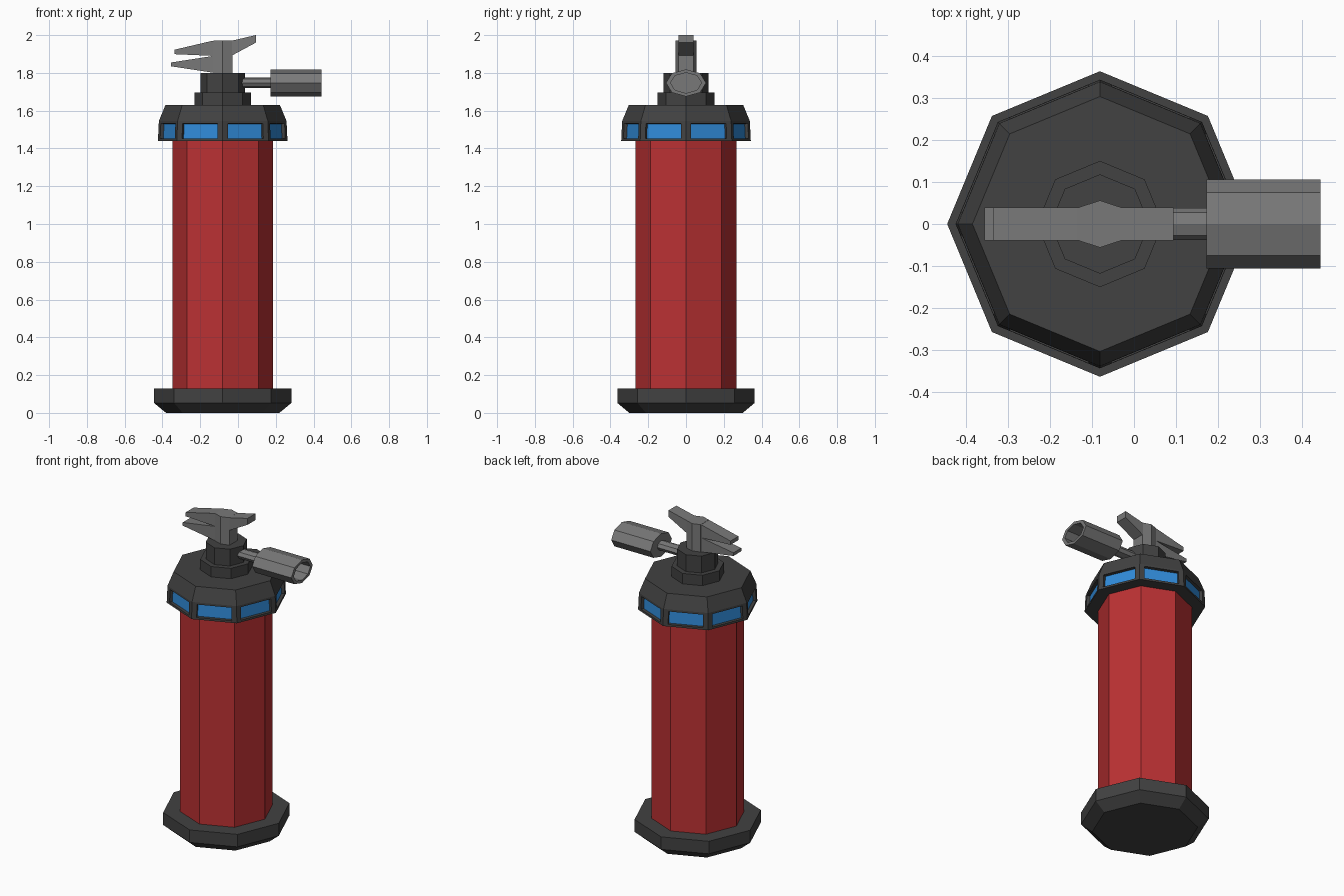
import bpy, bmesh, math
from mathutils import Vector

if "Cube" in bpy.data.objects:
    bpy.data.objects.remove(bpy.data.objects["Cube"])

CX = -0.081   # axis of the cylinder


def material(name, rgb):
    m = bpy.data.materials.new(name)
    m.diffuse_color = (*rgb, 1)
    m.use_nodes = True
    m.node_tree.nodes["Principled BSDF"].inputs["Base Color"].default_value = m.diffuse_color
    return m


RED = material("red paint", (0.50, 0.031, 0.033))
BLACK = material("dark rubber", (0.054, 0.054, 0.054))
GREY = material("grey metal", (0.19, 0.19, 0.19))
BLUE = material("blue window", (0.03, 0.26, 0.70))


def finish(bm, name, *mats):
    bmesh.ops.recalc_face_normals(bm, faces=bm.faces)
    me = bpy.data.meshes.new(name)
    bm.to_mesh(me)
    bm.free()
    for m in mats:
        me.materials.append(m)
    ob = bpy.data.objects.new(name, me)
    bpy.context.collection.objects.link(ob)
    return ob


def loft(rings):
    """Closed skin through equal-length point rings, capped at both ends."""
    bm = bmesh.new()
    rows = [[bm.verts.new(p) for p in ring] for ring in rings]
    n = len(rows[0])
    for a, b in zip(rows, rows[1:]):
        for i in range(n):
            j = (i + 1) % n
            bm.faces.new((a[i], a[j], b[j], b[i]))
    bm.faces.new(rows[0][::-1])
    bm.faces.new(rows[-1])
    bmesh.ops.recalc_face_normals(bm, faces=bm.faces)
    return bm


ANGLES = [i * math.pi / 4 for i in range(8)]


def upright(profile):
    """Octagonal rings around the vertical axis from (radius, z) pairs."""
    return loft([[(CX + r * math.cos(a), r * math.sin(a), z) for a in ANGLES]
                 for r, z in profile])


def sideways(profile, z=1.747):
    """Flattened octagonal rings along x from (x, half width, half height)."""
    return loft([[(x, w * math.cos(a), z + h * math.sin(a)) for a in ANGLES]
                 for x, w, h in profile])


# base, tank and stepped neck
finish(upright([(0.30, 0), (0.363, 0.052), (0.363, 0.13)]), "base", BLACK)
finish(upright([(0.267, 0.12), (0.267, 1.45)]), "tank", RED)
finish(upright([(0.15, 1.62), (0.15, 1.695), (0.118, 1.695), (0.118, 1.80)]),
       "neck", BLACK)

# collar with a recessed blue window in each side
bm = upright([(0.343, 1.44), (0.338, 1.545), (0.303, 1.63)])
sides = [f for f in bm.faces if len(f.verts) == 4
         and f.calc_center_median().z < 1.52]
bmesh.ops.inset_individual(bm, faces=sides, thickness=0.018)
for f in sides:
    c = f.calc_center_median()
    t = Vector((0, 0, 1)).cross(f.normal).normalized()
    for v in f.verts:
        v.co -= t * (v.co - c).dot(t) * 0.14
bmesh.ops.inset_individual(bm, faces=sides, thickness=0.002, depth=-0.018)
for f in sides:
    f.material_index = 1
finish(bm, "collar", BLACK, BLUE)

# hose pipe and hollow nozzle
finish(sideways([(0.0, 0.038, 0.028), (0.19, 0.038, 0.028)]), "pipe", GREY)
finish(sideways([(0.172, 0.106, 0.072), (0.443, 0.106, 0.072),
                 (0.443, 0.082, 0.054), (0.20, 0.082, 0.054)]), "nozzle", GREY)

# lever and grip in one side profile, (x, z)
outline = [(-0.125, 1.80), (-0.355, 1.835), (-0.355, 1.855), (-0.13, 1.89),
           (-0.335, 1.899), (-0.335, 1.923), (-0.135, 1.97), (-0.035, 1.97),
           (0.094, 2.0), (0.094, 1.96), (-0.03, 1.893), (-0.03, 1.80)]
finish(loft([[(x, y, z) for x, z in outline] for y in (-0.039, 0.039)]),
       "lever", GREY)

# six-sided post through the lever
hexagon = [(-0.13, -0.04), (CX, -0.056), (-0.032, -0.04),
           (-0.032, 0.04), (CX, 0.056), (-0.13, 0.04)]
finish(loft([[(x, y, z) for x, y in hexagon] for z in (1.79, 1.971)]),
       "lever_post", GREY)
